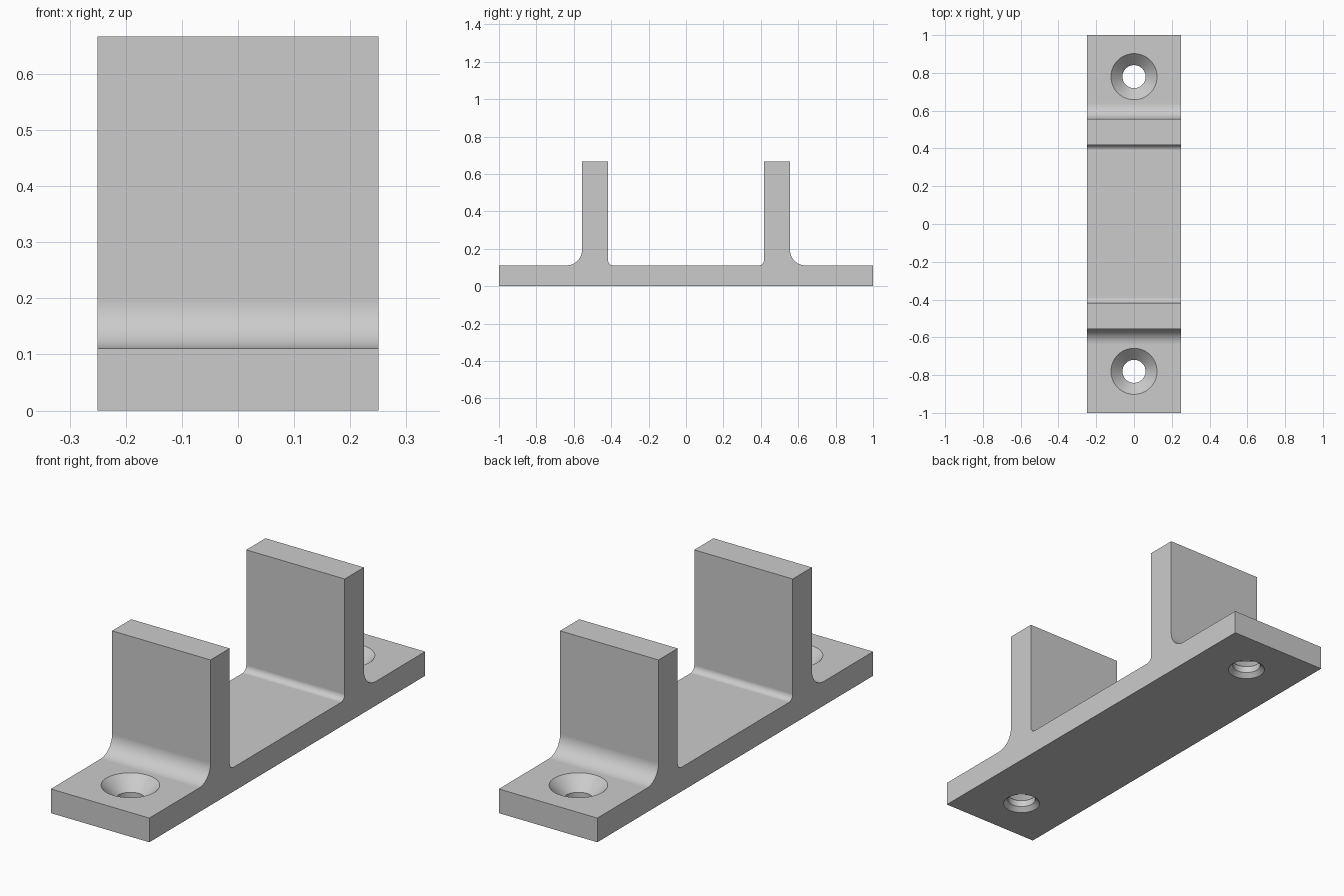
import bpy, bmesh, math
from mathutils import Matrix, Vector

if "Cube" in bpy.data.objects:
    bpy.data.objects.remove(bpy.data.objects["Cube"])

HALF_WIDTH = 0.25
BASE, TOP = 0.111, 0.667          # plate thickness, upright height
INNER, OUTER = 0.417, 0.556       # upright faces
R_IN, R_OUT = 0.028, 0.083        # fillet radii
HOLE_Y = 0.78

grey = bpy.data.materials.new("light_grey")
grey.use_nodes = True
colour = (0.6, 0.6, 0.6, 1)
grey.diffuse_color = colour
grey.node_tree.nodes["Principled BSDF"].inputs["Base Color"].default_value = colour


def add_object(name, bm):
    bmesh.ops.recalc_face_normals(bm, faces=bm.faces)
    mesh = bpy.data.meshes.new(name)
    bm.to_mesh(mesh)
    bm.free()
    mesh.materials.append(grey)
    obj = bpy.data.objects.new(name, mesh)
    bpy.context.collection.objects.link(obj)
    return obj


def arc(cy, cz, radius, start, end, steps=12):
    angles = [math.radians(start + (end - start) * i / steps) for i in range(steps + 1)]
    return [(cy + radius * math.cos(a), cz + radius * math.sin(a)) for a in angles]


# Bracket: mirrored side profile with filleted uprights, extruded across x
half = [(1, 0), (1, BASE)]
half += arc(OUTER + R_OUT, BASE + R_OUT, R_OUT, 270, 180)
half += [(OUTER, TOP), (INNER, TOP)]
half += arc(INNER - R_IN, BASE + R_IN, R_IN, 0, -90)
profile = half + [(-y, z) for y, z in reversed(half)]

bm = bmesh.new()
face = bm.faces.new([bm.verts.new((-HALF_WIDTH, y, z)) for y, z in profile])
side = bmesh.ops.extrude_face_region(bm, geom=[face])
bmesh.ops.translate(bm, vec=(2 * HALF_WIDTH, 0, 0),
                    verts=[v for v in side["geom"] if isinstance(v, bmesh.types.BMVert)])
bracket = add_object("bracket", bm)


# Screw holes: countersunk above, small chamfer below
def hole_cutter(y):
    rings = [(0.10, -0.02), (0.061, 0.02), (0.061, BASE - 0.061), (0.142, BASE + 0.02)]
    bm = bmesh.new()
    loops = []
    for radius, z in rings:
        ring = bmesh.ops.create_circle(bm, segments=64, radius=radius,
                                       matrix=Matrix.Translation(Vector((0, y, z))))
        loops.append(ring["verts"])
    for low, high in zip(loops, loops[1:]):
        for i in range(len(low)):
            j = (i + 1) % len(low)
            bm.faces.new((low[i], low[j], high[j], high[i]))
    bm.faces.new(loops[0])
    bm.faces.new(loops[-1])
    return add_object("hole_cutter", bm)


bpy.ops.object.select_all(action="DESELECT")
bpy.context.view_layer.objects.active = bracket
bracket.select_set(True)
for y in (-HOLE_Y, HOLE_Y):
    cutter = hole_cutter(y)
    cutter.hide_render = True
    cut = bracket.modifiers.new("screw_hole", "BOOLEAN")
    cut.operation = "DIFFERENCE"
    cut.solver = "EXACT"
    cut.object = cutter
    bpy.ops.object.modifier_apply(modifier=cut.name)
    bpy.data.objects.remove(cutter)

# Smooth fillets and bores, with the flat faces kept flat
bpy.ops.object.shade_smooth_by_angle(angle=math.radians(30))
weighted = bracket.modifiers.new("flat_faces", "WEIGHTED_NORMAL")
weighted.keep_sharp = True
